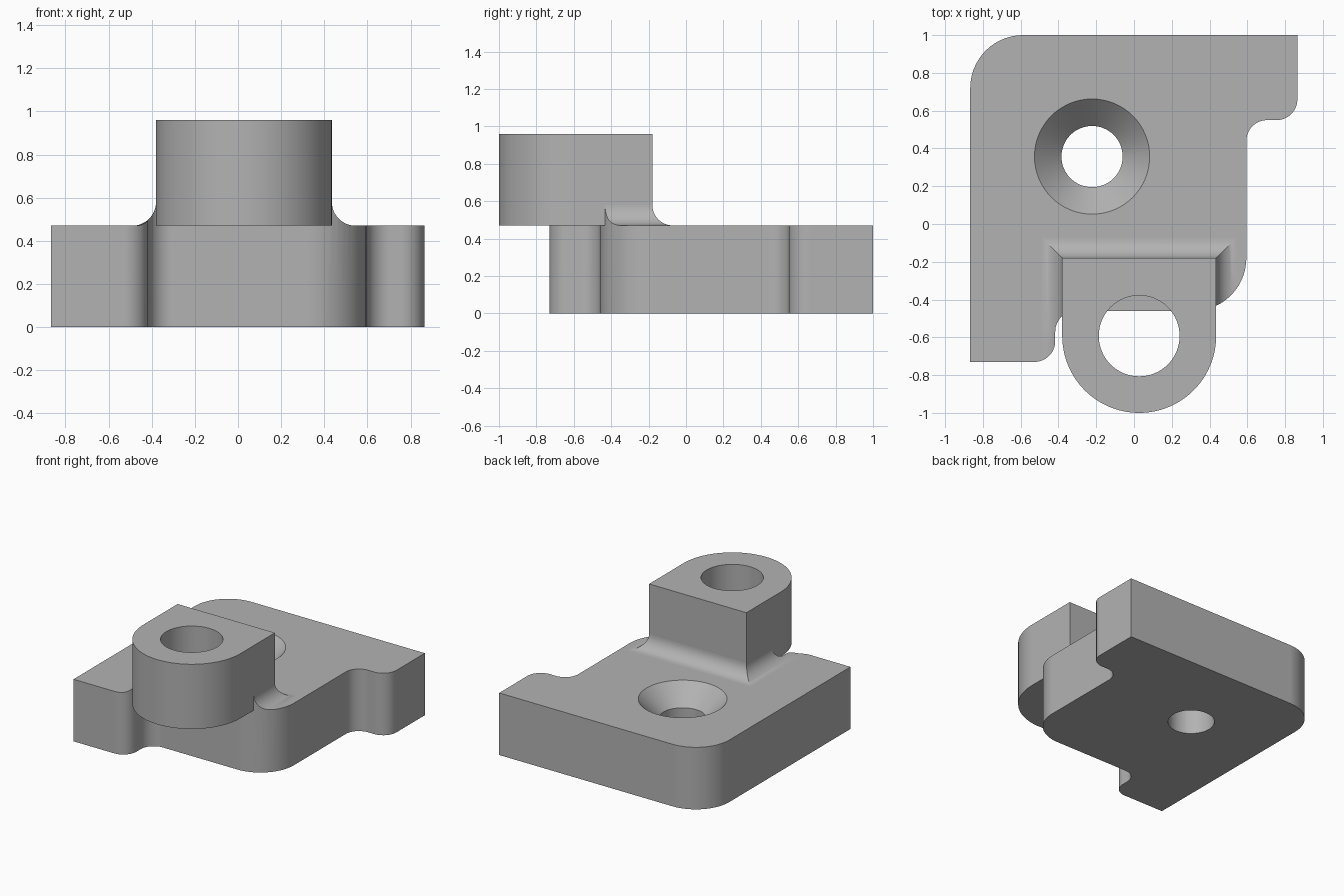
import bpy, bmesh, math
from mathutils import Vector

if "Cube" in bpy.data.objects:
    bpy.data.objects.remove(bpy.data.objects["Cube"])

TOP, LUG_TOP = 0.47, 0.96       # upper faces of the plate and the lug
COVE = 0.11                     # fillet between plate and lug
LUG_X, LUG_Y = 0.0275, -0.5925  # bore axis
LUG_R, LUG_BACK = 0.4075, -0.18

grey = bpy.data.materials.new("machined_grey")
grey.use_nodes = True
grey.diffuse_color = (0.45, 0.45, 0.45, 1)
grey.node_tree.nodes["Principled BSDF"].inputs["Base Color"].default_value = (0.45, 0.45, 0.45, 1)


def rounded(corners, steps=14):
    """Outline of right-angled corners (x, y, radius), convex or concave."""
    pts = [Vector(c[:2]) for c in corners]
    out = []
    for i, (x, y, r) in enumerate(corners):
        p = pts[i]
        if r == 0:
            out.append(p)
            continue
        a = (pts[i - 1] - p).normalized()
        b = (pts[(i + 1) % len(pts)] - p).normalized()
        for k in range(steps + 1):
            t = math.pi / 2 * k / steps
            out.append(p + r * (a + b - b * math.cos(t) - a * math.sin(t)))
    return out


def circle(x, y, r, n=64):
    return [Vector((x + r * math.cos(2 * math.pi * i / n),
                    y + r * math.sin(2 * math.pi * i / n))) for i in range(n)]


def loft(name, rings):
    """Closed solid through a stack of (outline, height) rings."""
    bm = bmesh.new()
    loops = [[bm.verts.new((p.x, p.y, z)) for p in pts] for pts, z in rings]
    for low, high in zip(loops, loops[1:]):
        for i in range(len(low)):
            bm.faces.new((low[i - 1], low[i], high[i], high[i - 1]))
    bm.faces.new(loops[0])
    bm.faces.new(loops[-1])
    bmesh.ops.remove_doubles(bm, verts=bm.verts, dist=1e-5)
    bmesh.ops.recalc_face_normals(bm, faces=bm.faces)
    mesh = bpy.data.meshes.new(name)
    bm.to_mesh(mesh)
    bm.free()
    mesh.materials.append(grey)
    obj = bpy.data.objects.new(name, mesh)
    bpy.context.collection.objects.link(obj)
    return obj


def combine(obj, tool, operation):
    """Apply a boolean and discard the tool."""
    mod = obj.modifiers.new("cut", 'BOOLEAN')
    mod.object, mod.operation, mod.solver = tool, operation, 'EXACT'
    bpy.context.view_layer.update()
    evaluated = obj.evaluated_get(bpy.context.evaluated_depsgraph_get())
    mesh = bpy.data.meshes.new_from_object(evaluated)
    obj.modifiers.clear()
    obj.data = mesh
    bpy.data.objects.remove(tool)


def lug_outline(d=0.0):
    """Round-fronted lug section, grown outwards by d."""
    r = LUG_R + d
    left, right, front, back = LUG_X - r, LUG_X + r, LUG_Y - r, LUG_BACK + d
    return rounded([(left, back, 0), (left, front, r), (right, front, r), (right, back, 0)], 24)


# Base plate: slab with a cove skirt, trimmed to the stepped outline
outline = rounded([(-0.867, -0.73, 0), (-0.417, -0.73, 0.11), (-0.417, -0.46, 0.11),
                   (0.595, -0.46, 0.28), (0.595, 0.55, 0.11), (0.865, 0.55, 0.11),
                   (0.865, 1.0, 0), (-0.867, 1.0, 0.28)])
big = rounded([(-2, -2, 0), (2, -2, 0), (2, 2, 0), (-2, 2, 0)])
base = loft("base_plate", [(big, -0.5), (big, TOP)])
rings = [(lug_outline(COVE), TOP - 0.1)]
for k in range(13):
    t = math.pi / 2 * k / 12
    rings.append((lug_outline(COVE * (1 - math.sin(t))), TOP + COVE * (1 - math.cos(t))))
combine(base, loft("skirt", rings), 'UNION')
combine(base, loft("trim", [(outline, 0), (outline, 1)]), 'INTERSECT')

# Clear the skirt inside the lug, leaving the bore floor at the plate's top
clear = circle(LUG_X, LUG_Y, 0.3)
combine(base, loft("clearance", [(clear, TOP), (clear, 1)]), 'DIFFERENCE')

# Countersunk screw hole
hole = [(0.162, -0.1), (0.162, TOP - 0.143), (0.305, TOP), (0.325, TOP + 0.02)]
combine(base, loft("countersink", [(circle(-0.222, 0.357, r), z) for r, z in hole]), 'DIFFERENCE')

# Overhanging lug with its bore
lug = loft("bored_lug", [(lug_outline(), TOP), (lug_outline(), LUG_TOP)])
bore = circle(LUG_X, LUG_Y, 0.214)
combine(lug, loft("bore", [(bore, 0.3), (bore, 1.1)]), 'DIFFERENCE')

# Smooth curved walls, crisp edges, flat faces kept flat
for obj in (base, lug):
    bpy.ops.object.select_all(action='DESELECT')
    obj.select_set(True)
    bpy.context.view_layer.objects.active = obj
    bpy.ops.object.shade_smooth_by_angle(angle=math.radians(25))
    weighted = obj.modifiers.new("flat_faces", 'WEIGHTED_NORMAL')
    weighted.keep_sharp = True
